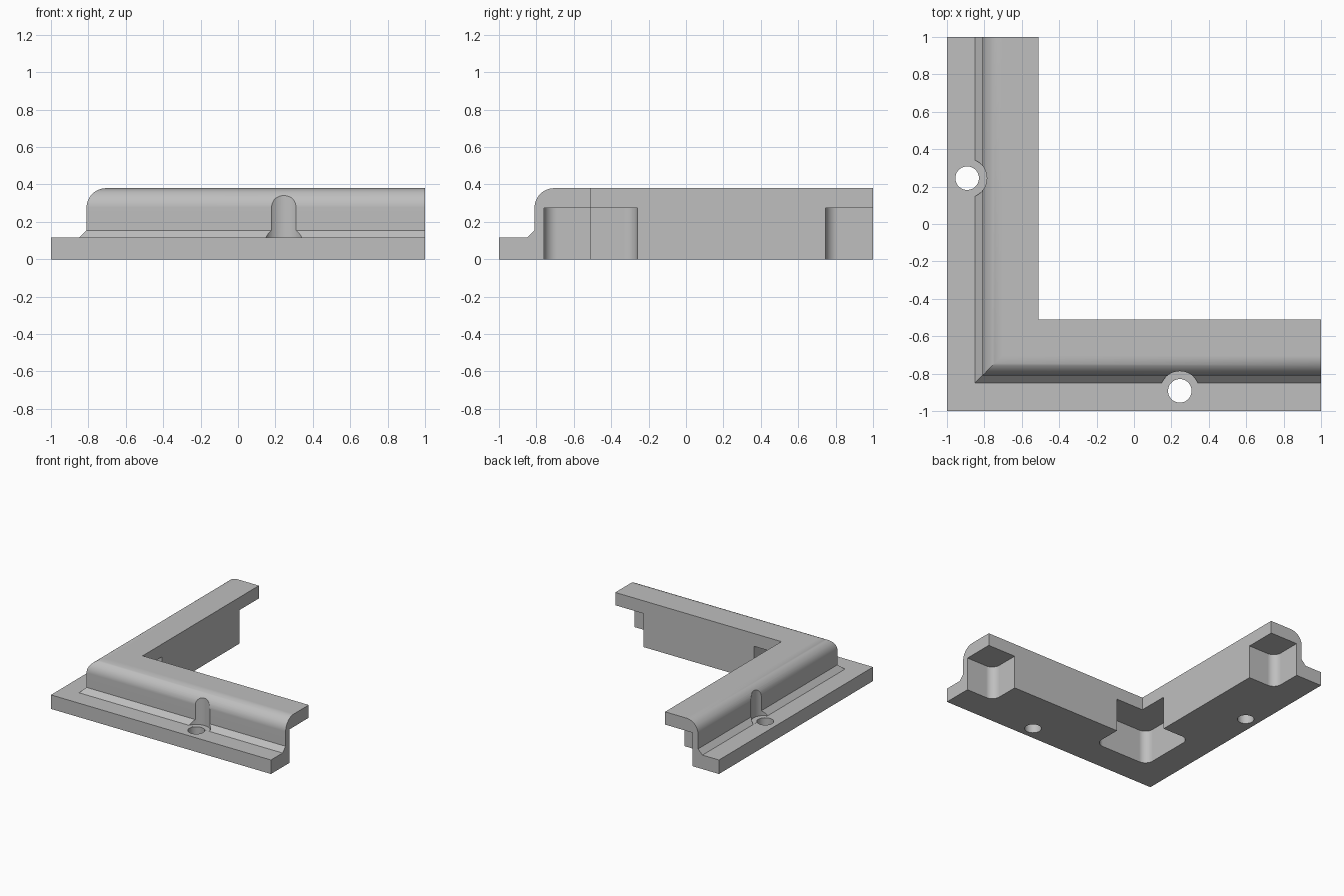
import bpy, bmesh
from math import cos, sin, pi, radians

if "Cube" in bpy.data.objects:
    bpy.data.objects.remove(bpy.data.objects["Cube"])

grey = bpy.data.materials.new("plain_grey")
grey.use_nodes = True
colour = (0.52, 0.52, 0.52, 1)
grey.diffuse_color = colour
grey.node_tree.nodes["Principled BSDF"].inputs["Base Color"].default_value = colour

LEDGE, TOP, WALL, INNER = 0.115, 0.38, 0.81, 0.51   # heights and offsets
FILLET, POCKET_TOP, HOLE_LINE = 0.105, 0.275, 0.892


def to_object(name, bm):
    bmesh.ops.recalc_face_normals(bm, faces=bm.faces)
    mesh = bpy.data.meshes.new(name)
    bm.to_mesh(mesh)
    bm.free()
    obj = bpy.data.objects.new(name, mesh)
    bpy.context.collection.objects.link(obj)
    return obj


def cut(body, cutter):
    mod = body.modifiers.new("cut", 'BOOLEAN')
    mod.operation, mod.solver, mod.object = 'DIFFERENCE', 'EXACT', cutter
    cutter.hide_render = True
    bpy.context.view_layer.objects.active = body
    bpy.ops.object.modifier_apply(modifier=mod.name)
    bpy.data.objects.remove(cutter)


def cylinder_cutter(x, y, radius, z0, z1):
    bm = bmesh.new()
    bmesh.ops.create_cone(bm, cap_ends=True, segments=48, radius1=radius,
                          radius2=radius, depth=z1 - z0)
    bmesh.ops.translate(bm, verts=bm.verts, vec=(x, y, (z0 + z1) / 2))
    return to_object("hole_cutter", bm)


def pocket_cutter(x, y):
    bm = bmesh.new()
    bmesh.ops.create_cube(bm, size=1)
    height = POCKET_TOP + 0.1
    bmesh.ops.scale(bm, verts=bm.verts, vec=(0.5, 0.5, height))
    bmesh.ops.translate(bm, verts=bm.verts, vec=(x, y, POCKET_TOP - height / 2))
    upright = [e for e in bm.edges
               if abs(e.verts[0].co.z - e.verts[1].co.z) > 0.1]
    bmesh.ops.bevel(bm, geom=upright, offset=0.07, segments=8,
                    profile=0.5, affect='EDGES')
    return to_object("pocket_cutter", bm)


# Cross-section as (distance from centre, height), with a rounded shoulder
profile = [(INNER, 0), (1, 0), (1, LEDGE), (WALL + 0.04, LEDGE), (WALL, LEDGE + 0.04)]
for i in range(13):
    a = i / 12 * pi / 2
    profile.append((WALL - FILLET + FILLET * cos(a), TOP - FILLET + FILLET * sin(a)))
profile.append((INNER, TOP))

# Sweep the section along both arms with a mitred corner
bm = bmesh.new()
stations = (lambda d, z: (1, -d, z), lambda d, z: (-d, -d, z), lambda d, z: (-d, 1, z))
rings = [[bm.verts.new(at(d, z)) for d, z in profile] for at in stations]
n = len(profile)
for r0, r1 in zip(rings, rings[1:]):
    for i in range(n):
        j = (i + 1) % n
        bm.faces.new((r0[i], r0[j], r1[j], r1[i]))
bm.faces.new(rings[0])
bm.faces.new(rings[-1])
bracket = to_object("corner_bracket", bm)

# Underside pockets at the corner and both arm ends
for x, y in ((-INNER, -INNER), (0.995, -INNER), (-INNER, 0.995)):
    cut(bracket, pocket_cutter(x, y))

# Screw holes with clearance scooped into the wall
for x, y in ((0.245, -HOLE_LINE), (-HOLE_LINE, 0.245)):
    cut(bracket, cylinder_cutter(x, y, 0.105, LEDGE + 0.0005, 0.6))
    cut(bracket, cylinder_cutter(x, y, 0.063, -0.1, 0.3))

# Material and shading
bracket.data.materials.clear()
bracket.data.materials.append(grey)
for poly in bracket.data.polygons:
    poly.material_index = 0
bpy.ops.object.select_all(action='DESELECT')
bracket.select_set(True)
bpy.context.view_layer.objects.active = bracket
bpy.ops.object.shade_smooth_by_angle(angle=radians(30))
weighted = bracket.modifiers.new("even_normals", 'WEIGHTED_NORMAL')
weighted.keep_sharp = True
